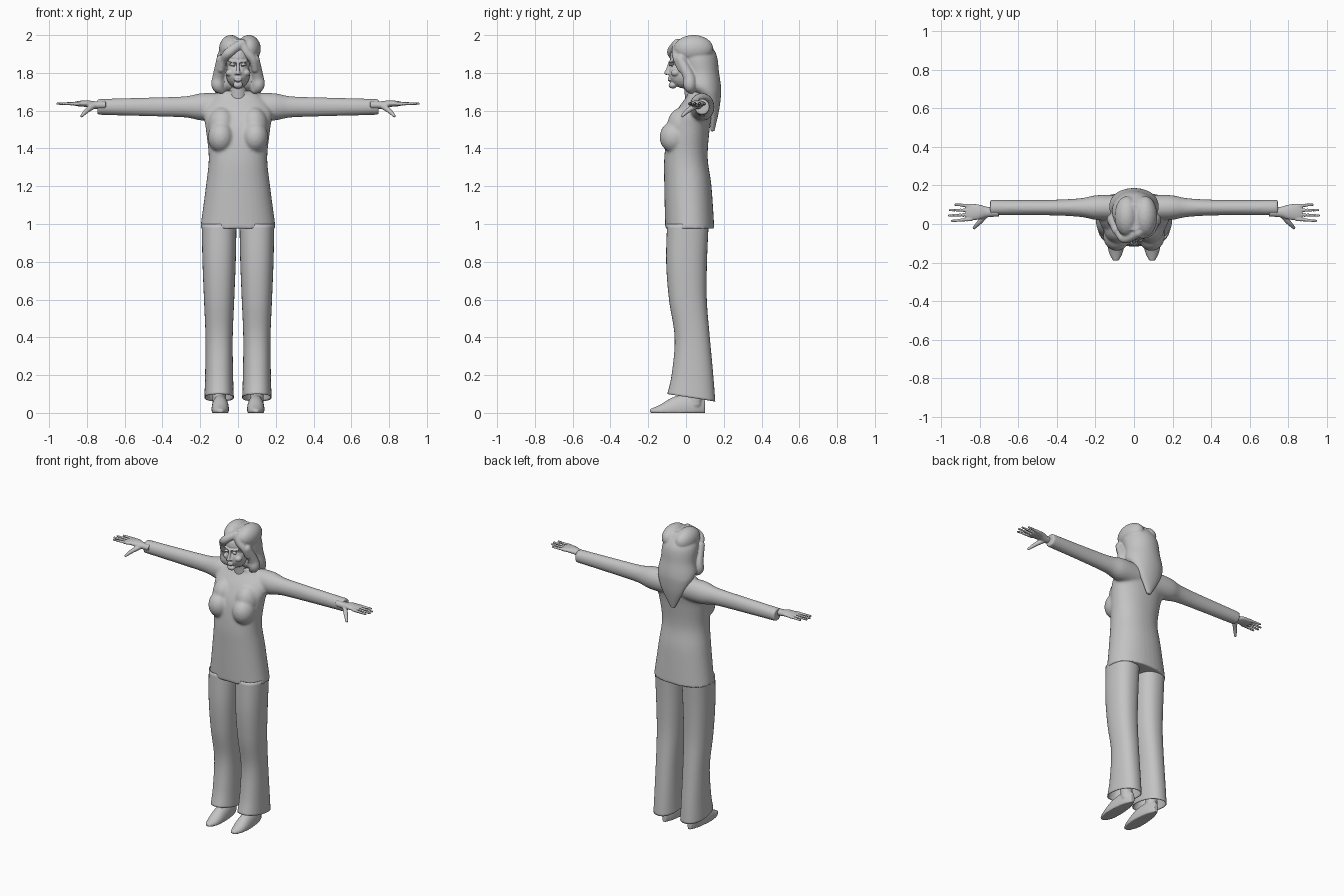
import bpy, bmesh, math
from mathutils import Matrix

cube = bpy.data.objects.get("Cube")
if cube:
    bpy.data.objects.remove(cube, do_unlink=True)

grey = bpy.data.materials.new("plain_grey")
grey.use_nodes = True
grey.diffuse_color = (0.55, 0.55, 0.55, 1)
grey.node_tree.nodes["Principled BSDF"].inputs["Base Color"].default_value = grey.diffuse_color


def smooth_path(keys, steps):
    """Catmull-Rom interpolation through tuples of any length."""
    last = len(keys) - 1
    path = []
    for i in range(last):
        before, start, end, after = (keys[max(0, min(last, i + k))] for k in (-1, 0, 1, 2))
        for step in range(steps):
            t = step / steps
            path.append([
                q + t * (r - p + t * (2 * p - 5 * q + 4 * r - s + t * (3 * (q - r) + s - p))) / 2
                for p, q, r, s in zip(before, start, end, after)])
    return path + [keys[-1]]


def loft(bm, sections, axis="z", side=0, power=2, cap=True, segments=36):
    """Skin oval sections (distance, centre, radius a, radius b) along an axis.

    The centre runs along the second cross axis; side is fixed on the first.
    """
    place = {"x": lambda t, a, b: (t, a, b),
             "y": lambda t, a, b: (a, t, b),
             "z": lambda t, a, b: (a, b, t)}[axis]
    rings = []
    for distance, centre, radius_a, radius_b in smooth_path(sections, steps=6):
        ring = []
        for i in range(segments):
            angle = math.tau * i / segments
            u, v = math.cos(angle), math.sin(angle)
            a = side + radius_a * math.copysign(abs(u) ** (2 / power), u)
            b = centre + radius_b * math.copysign(abs(v) ** (2 / power), v)
            ring.append(bm.verts.new(place(distance, a, b)))
        rings.append(ring)
    for lower, upper in zip(rings, rings[1:]):
        for i in range(segments):
            bm.faces.new((lower[i - 1], lower[i], upper[i], upper[i - 1]))
    if cap:
        bm.faces.new(rings[0])
        bm.faces.new(rings[-1])


def ball(bm, centre, radii):
    matrix = Matrix.Translation(centre) @ Matrix.Diagonal((*radii, 1))
    bmesh.ops.create_icosphere(bm, subdivisions=3, radius=1, matrix=matrix)


def strand(bm, points):
    """Chain of balls through (x, y, z, radius) points, to be fused into one strand."""
    for x, y, z, radius in smooth_path(points, steps=8):
        ball(bm, (x, y, z), (radius, radius, radius))


def finish(name, bm, voxel=0, relax=0, mirror=False, wall=0):
    bmesh.ops.recalc_face_normals(bm, faces=bm.faces)
    mesh = bpy.data.meshes.new(name)
    bm.to_mesh(mesh)
    bm.free()
    mesh.materials.append(grey)
    mesh.shade_smooth()
    part = bpy.data.objects.new(name, mesh)
    bpy.context.collection.objects.link(part)
    if voxel:
        fuse = part.modifiers.new("fuse", "REMESH")
        fuse.mode = "VOXEL"
        fuse.voxel_size = voxel
        fuse.use_smooth_shade = True
    if relax:
        soften = part.modifiers.new("soften", "SMOOTH")
        soften.factor = 0.5
        soften.iterations = relax
    if wall:
        part.modifiers.new("wall", "SOLIDIFY").thickness = wall
    if mirror:
        part.modifiers.new("mirror", "MIRROR")


# Long tunic with bust and sleeves
bm = bmesh.new()
loft(bm, [(.975, .02, .2, .13), (1.2, .01, .17, .125), (1.35, 0, .155, .115),
          (1.5, .015, .17, .11), (1.6, .045, .18, .095), (1.68, .07, .12, .065),
          (1.705, .055, .065, .06)], power=2.2)
shoulder_height = 1.62
for sign in (-1, 1):
    ball(bm, (sign * .09, -.06, 1.46), (.07, .08, .085))
    ball(bm, (sign * .085, -.015, 1.52), (.075, .085, .1))
    loft(bm, [(sign * reach, shoulder_height, depth, height)
              for reach, depth, height in ((0, .06, .07), (.18, .065, .073), (.28, .048, .056),
                                           (.45, .04, .05), (.745, .04, .042))],
         axis="x", side=.085)
finish("tunic", bm, voxel=.008, relax=5)

# Flared trousers, with the hem lower at the heel
bm = bmesh.new()
loft(bm, [(1, .01, .092, .11), (.8, .003, .088, .108), (.6, .01, .08, .1),
          (.4, .033, .072, .093), (.2, .035, .074, .11), (.08, .028, .078, .127)],
     side=.1, power=2.3, cap=False)
for vert in bm.verts:
    flare = max(0, 1 - vert.co.z / .35)
    vert.co.z -= .2 * flare * (vert.co.y - .03)
finish("trousers", bm, wall=.004, mirror=True)

# Pointed shoes with ankles, flattened on the ground
bm = bmesh.new()
loft(bm, [(-.19, .01, .015, .01), (-.14, .01, .038, .032), (-.06, .02, .046, .066),
          (.04, .03, .037, .07), (.1, .03, .015, .04)], axis="y", side=.094)
strand(bm, [(.1, .05, .05, .035), (.1, .04, .25, .045)])
for vert in bm.verts:
    vert.co.z = max(vert.co.z, 0)
finish("shoes", bm, voxel=.005, relax=2, mirror=True)

# Hands: palm, four fanned fingers and a lowered thumb
bm = bmesh.new()
palm_height = 1.637
loft(bm, [(.7, 1.63, .024, .021), (.76, 1.63, .027, .02), (.8, palm_height, .038, .018),
          (.845, palm_height, .043, .014), (.87, palm_height, .034, .009)], axis="x", side=.062)
for finger, tip in enumerate((.925, .952, .957, .942)):
    root_y = .094 - finger * .023
    tip_y = .1 - finger * .028
    strand(bm, [(.845, root_y, palm_height, .011), (tip, tip_y, palm_height, .007)])
strand(bm, [(.765, .05, 1.625, .016), (.8, .01, 1.6, .013), (.828, -.02, 1.572, .008)])
finish("hands", bm, voxel=.004, relax=2, mirror=True)

# Neck, head and facial features
bm = bmesh.new()
strand(bm, [(0, .045, 1.66, .05), (0, .035, 1.74, .047)])
skull, jaw, chin = (0, .03, 1.88), (0, -.005, 1.795), (0, -.07, 1.735)
ball(bm, skull, (.077, .116, .09))
ball(bm, jaw, (.064, .088, .078))
ball(bm, chin, (.026, .022, .018))
strand(bm, [(0, -.085, 1.855, .009), (0, -.094, 1.825, .009), (0, -.104, 1.8, .011)])
for lip_height in (1.761, 1.772):
    ball(bm, (0, -.086, lip_height), (.022, .011, .006))
for sign in (-1, 1):
    nostril, eye, cheek = (.011, -.094, 1.797), (.031, -.081, 1.843), (.042, -.055, 1.8)
    for (x, y, z), radii in ((nostril, (.008, .011, .007)), (eye, (.016, .011, .007)),
                             (cheek, (.024, .025, .02))):
        ball(bm, (sign * x, y, z), radii)
    strand(bm, [(sign * .012, -.086, 1.86, .006), (sign * .05, -.068, 1.862, .006)])
finish("head", bm, voxel=.0035, relax=2)

# Long hair tapering to a point down the back
bm = bmesh.new()
loft(bm, [(1.98, .035, .05, .07), (1.9, .055, .108, .105), (1.8, .08, .115, .095),
          (1.73, .09, .128, .095), (1.68, .12, .115, .065), (1.6, .145, .075, .03),
          (1.49, .14, .015, .01)])
# Crown lobes beside the parting, side locks and swept fringe
parting = .02
for sign, sweep in ((-1, .025), (1, 0)):
    ball(bm, (.01 + sign * .047, .04, 1.927), (.064, .105, .074))
    strand(bm, [(sign * .088, -.03, 1.87, .027), (sign * .103, .015, 1.78, .032),
                (sign * .107, .02, 1.735, .034), (sign * .09, .025, 1.71, .022)])
    strand(bm, [(parting, -.045, 1.955, .025), (sign * .045, -.05 - sweep, 1.91, .026),
                (sign * .078, -.045, 1.87, .022), (sign * .09, -.025, 1.82, .02)])
finish("hair", bm, voxel=.006, relax=3)
